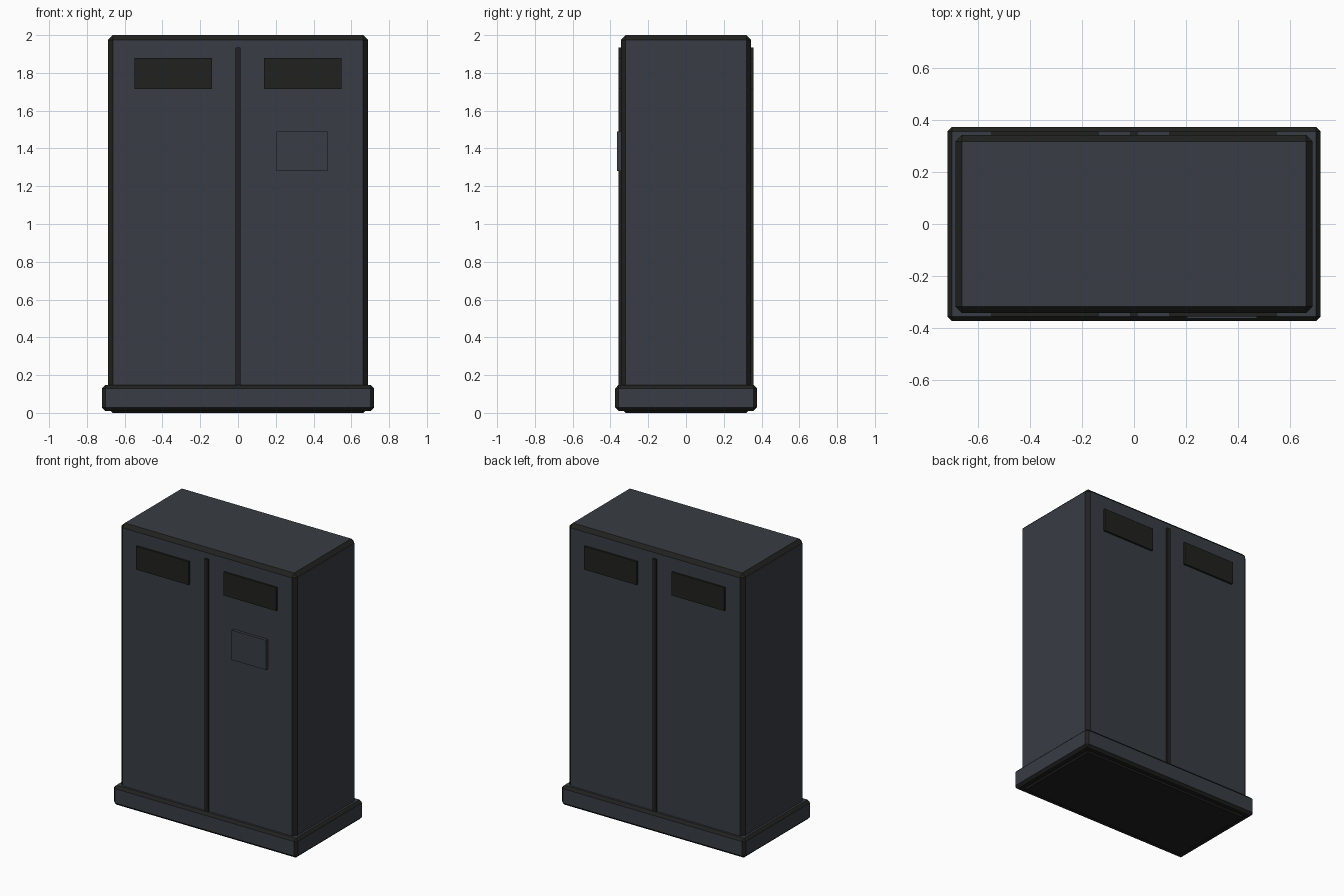
import bpy, bmesh

if "Cube" in bpy.data.objects:
    bpy.data.objects.remove(bpy.data.objects["Cube"])

def material(name, rgb):
    m = bpy.data.materials.new(name)
    m.diffuse_color = (*rgb, 1)
    m.use_nodes = True
    m.node_tree.nodes["Principled BSDF"].inputs["Base Color"].default_value = m.diffuse_color
    return m

slate = material("slate_blue", (0.040, 0.047, 0.058))
dark = material("dark_trim", (0.015, 0.015, 0.014))

def box(name, lo, hi, mats, chamfer=0.0):
    """Box between two corners; chamfer faces and underside take the last material."""
    bm = bmesh.new()
    bmesh.ops.create_cube(bm, size=1)
    for v in bm.verts:
        for i in range(3):
            v.co[i] = lo[i] if v.co[i] < 0 else hi[i]
    if chamfer:
        bmesh.ops.bevel(bm, geom=bm.edges[:], offset=chamfer, segments=1,
                        affect='EDGES', profile=0.5)
    bm.normal_update()
    last = len(mats) - 1
    for f in bm.faces:
        if max(abs(c) for c in f.normal) < 0.99 or f.normal.z < -0.99:
            f.material_index = last
    me = bpy.data.meshes.new(name)
    bm.to_mesh(me)
    bm.free()
    for m in mats:
        me.materials.append(m)
    ob = bpy.data.objects.new(name, me)
    bpy.context.collection.objects.link(ob)
    return ob

# Cabinet body with dark chamfered trim, and the plinth around its foot
box("cabinet_body", (-0.688, -0.344, 0), (0.688, 0.344, 2.0), [slate, dark], 0.025)
box("plinth", (-0.72, -0.375, 0.01), (0.72, 0.375, 0.148), [slate, dark], 0.018)

# Door seam and vents on front and back
for side, s in (("front", -1), ("back", 1)):
    y0, y1 = sorted((s * 0.33, s * 0.357))
    box(side + "_door_seam", (-0.014, y0, 0.12), (0.014, y1, 1.935), [dark])
    for label, x in (("left", -0.343), ("right", 0.343)):
        box(f"{side}_{label}_vent", (x - 0.206, y0, 1.715),
            (x + 0.206, y1, 1.88), [dark])

# Control panel on the front right door
box("control_panel", (0.205, -0.364, 1.28), (0.475, -0.33, 1.49), [slate])
